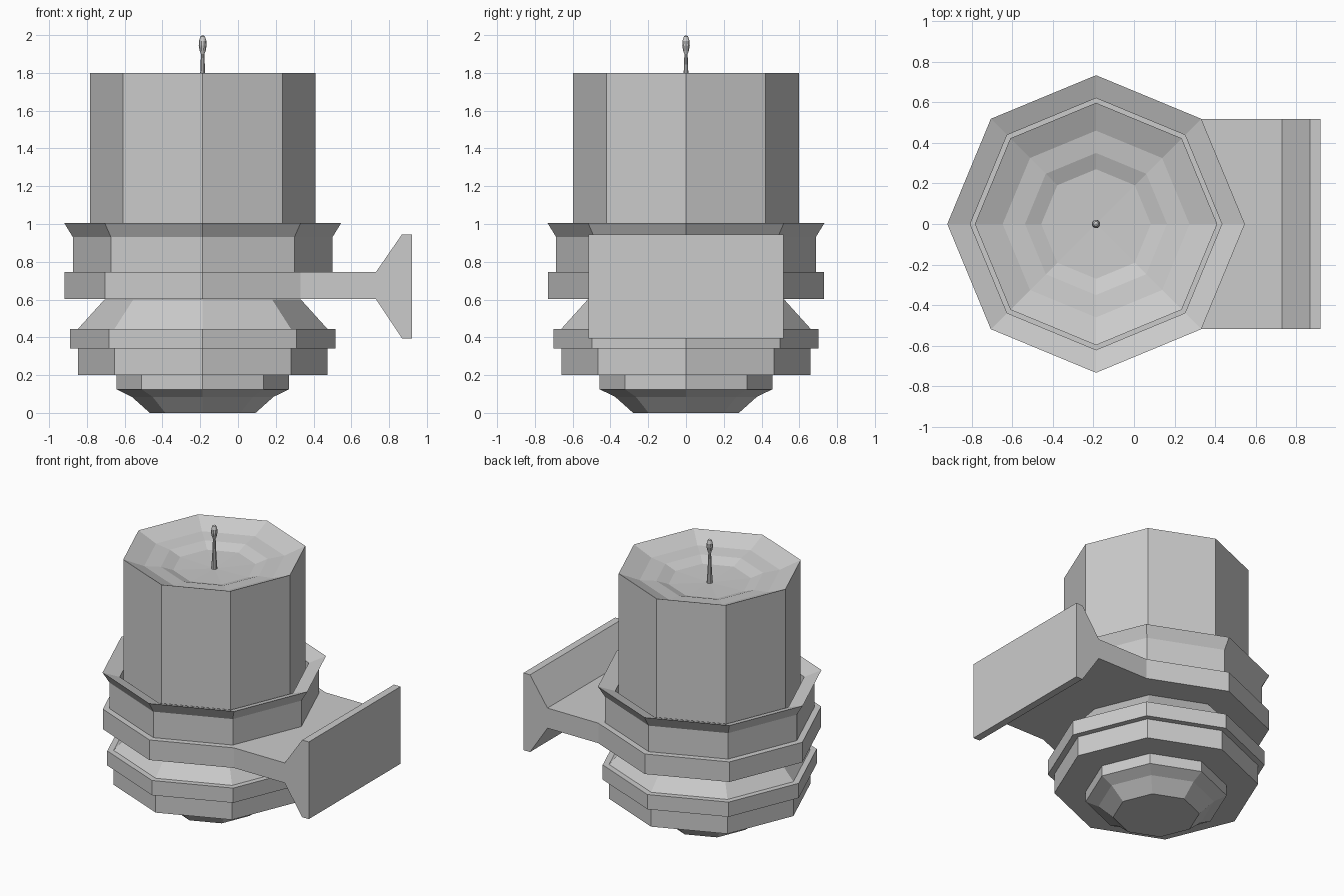
import bpy, bmesh, math
from mathutils import Vector

if "Cube" in bpy.data.objects:
    bpy.data.objects.remove(bpy.data.objects["Cube"])

AX = -0.187  # x position of the candle's axis


def finish(bm, name):
    bmesh.ops.recalc_face_normals(bm, faces=bm.faces)
    mesh = bpy.data.meshes.new(name)
    bm.to_mesh(mesh)
    bm.free()
    obj = bpy.data.objects.new(name, mesh)
    bpy.context.collection.objects.link(obj)
    return obj


def lathe(name, profile, sides=8):
    """Spin a (radius, z) profile around the candle axis; radius 0 makes a pole."""
    bm = bmesh.new()
    rings = []
    for r, z in profile:
        n = sides if r > 0 else 1
        rings.append([bm.verts.new((AX + r * math.cos(2 * math.pi * i / sides),
                                    r * math.sin(2 * math.pi * i / sides), z))
                      for i in range(n)])
    for a, b in zip(rings, rings[1:]):
        for i in range(sides):
            j = (i + 1) % sides
            if len(a) == 1:
                bm.faces.new((a[0], b[i], b[j]))
            elif len(b) == 1:
                bm.faces.new((a[i], a[j], b[0]))
            else:
                bm.faces.new((a[i], a[j], b[j], b[i]))
    return finish(bm, name)


# Stepped base with tapered foot, two bands and sloping shoulder
lathe("lower_base", [(0, 0), (0.28, 0), (0.375, 0.085), (0.457, 0.125),
                     (0.457, 0.2), (0.66, 0.2), (0.66, 0.34), (0.702, 0.34),
                     (0.702, 0.445), (0.66, 0.445), (0.52, 0.6), (0, 0.6)])

# Cup with flared rim that holds the candle
lathe("candle_cup", [(0, 0.745), (0.687, 0.745), (0.687, 0.93), (0.733, 1.005),
                     (0.62, 0.965), (0.62, 0.76), (0, 0.76)])

# Candle with a sunken top
lathe("candle", [(0, 0.76), (0.597, 0.76), (0.597, 1.8), (0.46, 1.742),
                 (0.35, 1.728), (0.27, 1.698), (0, 1.688)])

# Wick with bulb-shaped tip
wick = lathe("wick", [(0, 1.68), (0.02, 1.68), (0.013, 1.8), (0.009, 1.9),
                      (0.016, 1.918), (0.021, 1.945), (0.019, 1.97),
                      (0.012, 1.993), (0, 2.0)], 10)

# Octagonal collar with arm flaring into the wall plate
bm = bmesh.new()
R = 0.731
half = R * math.sin(math.pi / 4)
outline = [(AX + R * math.cos(k * math.pi / 4), R * math.sin(k * math.pi / 4))
           for k in range(1, 8)]
outline += [(0.73, -half), (0.73, half)]
low = [bm.verts.new((x, y, 0.602)) for x, y in outline]
top = [bm.verts.new((x, y, 0.745)) for x, y in outline]
bm.faces.new(low[::-1])
bm.faces.new(top)
n = len(outline)
for i in range(n):
    j = (i + 1) % n
    f = bm.faces.new((low[i], low[j], top[j], top[i]))
    if i == n - 2:
        end = f
for x in (0.868, 0.92):
    new = bmesh.ops.extrude_discrete_faces(bm, faces=[end])["faces"]
    end = new[0]
    mid = end.calc_center_median().z
    for v in end.verts:
        v.co = Vector((x, v.co.y, 0.945 if v.co.z > mid else 0.395))
finish(bm, "collar_and_wall_bracket")
